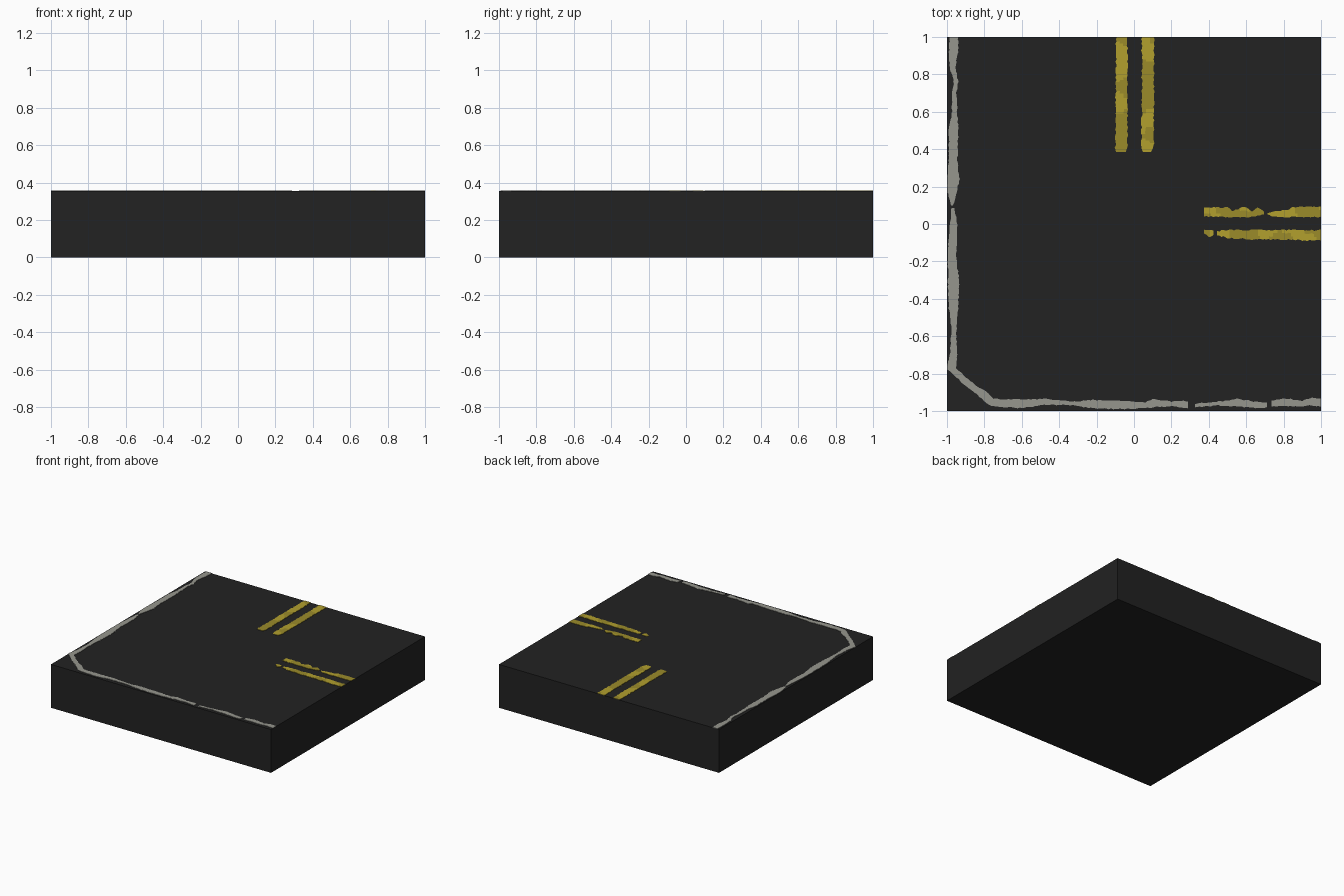
import bpy, bmesh, random
from mathutils import Vector, noise

random.seed(4)
TOP = 0.356       # road surface height
PAINT = 0.003     # paint thickness


def material(name, rgb):
    m = bpy.data.materials.new(name)
    m.diffuse_color = (*rgb, 1)
    return m


asphalt = material("asphalt", (0.016, 0.016, 0.016))
yellow = material("yellow paint", (0.445, 0.352, 0.027))
worn_yellow = material("worn yellow paint", (0.328, 0.258, 0.023))
grey = material("grey paint", (0.305, 0.305, 0.270))

# Road slab
bpy.ops.mesh.primitive_cube_add(size=1, location=(0, 0, TOP / 2))
slab = bpy.context.object
slab.name = "road_slab"
slab.scale = (2, 2, TOP)
bpy.ops.object.transform_apply(location=True, scale=True)
slab.data.materials.append(asphalt)


def strip(name, axis, keys, mats, rough, rows=3, step=0.012):
    """Ragged paint plate; keys are (distance along axis, low edge, high edge)."""
    bm = bmesh.new()
    prev = None
    clamp = lambda v: max(-1, min(1, v))
    for (t0, a0, b0), (t1, a1, b1) in zip(keys, keys[1:]):
        n = max(1, round((t1 - t0) / step))
        for i in range(0 if prev is None else 1, n + 1):
            f = i / n
            t = t0 + (t1 - t0) * f
            lo = a0 + (a1 - a0) * f + random.uniform(-rough, rough)
            hi = b0 + (b1 - b0) * f + random.uniform(-rough, rough)
            row = []
            for j in range(rows + 1):
                o = lo + (hi - lo) * j / rows
                p = (t, o) if axis == "x" else (o, t)
                row.append(bm.verts.new((clamp(p[0]), clamp(p[1]), TOP + PAINT)))
            if prev:
                for j in range(rows):
                    face = bm.faces.new((prev[j], row[j], row[j + 1], prev[j + 1]))
                    c = face.calc_center_median()
                    # worn patches follow smooth noise
                    if len(mats) > 1 and noise.noise(Vector((c.x * 9, c.y * 9, 2.3))) > 0.0:
                        face.material_index = 1
                    face.normal_update()
                    if face.normal.z < 0:
                        face.normal_flip()
            prev = row
    mesh = bpy.data.meshes.new(name)
    bm.to_mesh(mesh)
    bm.free()
    for m in mats:
        mesh.materials.append(m)
    ob = bpy.data.objects.new(name, mesh)
    bpy.context.collection.objects.link(ob)
    mod = ob.modifiers.new("thickness", "SOLIDIFY")
    mod.thickness = PAINT
    mod.offset = -1


# Double yellow centre lines, back arm
yellows = [yellow, worn_yellow]
strip("back_line_left", "y", [(0.385, -0.095, -0.04), (0.41, -0.1, -0.035), (1, -0.095, -0.035)], yellows, 0.004)
strip("back_line_right", "y", [(0.385, 0.05, 0.095), (0.41, 0.04, 0.105), (1, 0.042, 0.108)], yellows, 0.004)

# Double yellow centre lines, right arm (more broken)
strip("right_line_upper_a", "x", [(0.375, 0.04, 0.09), (0.5, 0.037, 0.088), (0.53, 0.037, 0.07), (0.59, 0.037, 0.095),
      (0.63, 0.037, 0.065), (0.66, 0.045, 0.085), (0.695, 0.05, 0.07)], yellows, 0.004)
strip("right_line_upper_b", "x", [(0.715, 0.05, 0.06), (0.75, 0.037, 0.07), (0.82, 0.037, 0.075), (0.85, 0.037, 0.09),
      (1, 0.037, 0.092)], yellows, 0.003)
strip("right_line_lower_a", "x", [(0.375, -0.05, -0.03), (0.4, -0.07, -0.03), (0.425, -0.06, -0.035)], yellows, 0.003)
strip("right_line_lower_b", "x", [(0.445, -0.06, -0.04), (0.5, -0.075, -0.032), (0.65, -0.083, -0.032),
      (0.85, -0.083, -0.032), (0.9, -0.09, -0.035), (1, -0.087, -0.032)], yellows, 0.004)

# Grey edge line, left side
strip("left_edge_a", "y", [(0.1, -0.98, -0.968), (0.16, -0.995, -0.95), (0.24, -1, -0.932), (0.34, -0.99, -0.945),
      (0.5, -0.99, -0.94), (0.58, -0.975, -0.945), (0.7, -0.97, -0.95), (0.76, -0.965, -0.94), (0.84, -0.985, -0.955),
      (0.92, -0.99, -0.94), (1, -0.985, -0.94)], [grey], 0.003)
strip("left_edge_b", "y", [(-0.77, -1, -0.95), (-0.7, -0.985, -0.945), (-0.57, -0.975, -0.95), (-0.45, -0.99, -0.94),
      (-0.3, -0.995, -0.935), (-0.18, -0.995, -0.95), (0, -0.985, -0.945), (0.085, -0.975, -0.96)], [grey], 0.003)

# Grey edge line, clipped corner and front side
strip("corner_and_front_edge", "x", [(-1, -0.775, -0.755), (-0.95, -0.82, -0.77), (-0.9, -0.865, -0.82),
      (-0.84, -0.91, -0.865), (-0.79, -0.96, -0.895), (-0.75, -0.975, -0.935), (-0.6, -0.985, -0.94),
      (-0.48, -0.965, -0.935), (-0.33, -0.97, -0.95), (-0.22, -0.985, -0.94), (-0.05, -0.99, -0.945),
      (0.06, -0.985, -0.955), (0.1, -0.98, -0.935), (0.2, -0.975, -0.95), (0.29, -0.985, -0.945)], [grey], 0.003)
strip("front_edge_middle", "x", [(0.325, -0.98, -0.96), (0.45, -0.97, -0.95), (0.55, -0.975, -0.935),
      (0.65, -0.985, -0.95), (0.71, -0.98, -0.955)], [grey], 0.003)
strip("front_edge_right", "x", [(0.735, -0.975, -0.945), (0.8, -0.975, -0.93), (0.9, -0.975, -0.945),
      (0.95, -0.97, -0.93), (1, -0.975, -0.935)], [grey], 0.003)
